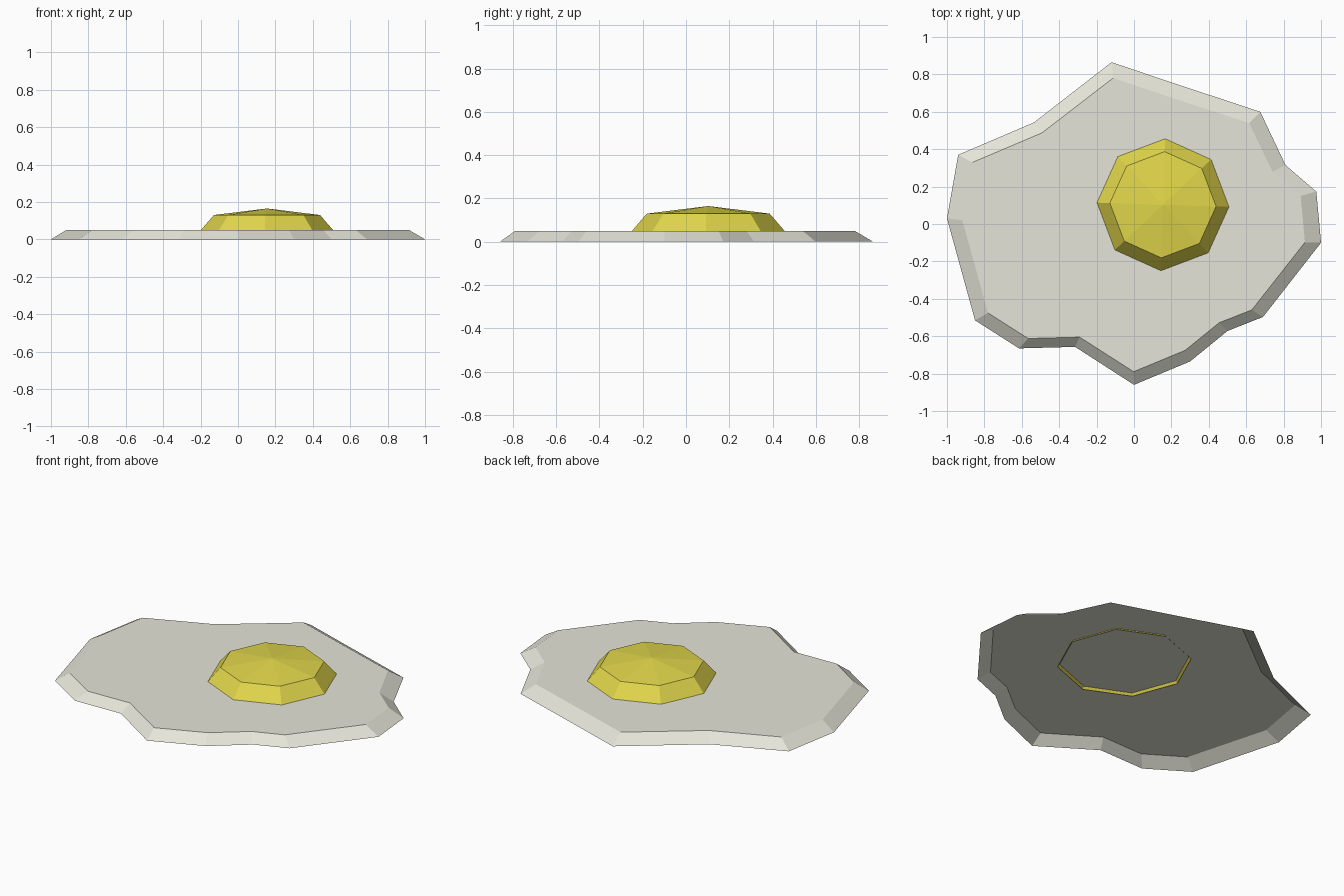
import bpy, bmesh, math

if "Cube" in bpy.data.objects:
    bpy.data.objects.remove(bpy.data.objects["Cube"])


def material(name, rgb):
    m = bpy.data.materials.new(name)
    m.diffuse_color = (*rgb, 1.0)
    m.use_nodes = True
    m.node_tree.nodes["Principled BSDF"].inputs["Base Color"].default_value = m.diffuse_color
    return m


def open_shell(name, rings, mat, apex=None):
    """Skin stacked rings (bottom to top), open below, closed by a cap or an apex."""
    bm = bmesh.new()
    loops = [[bm.verts.new(p) for p in ring] for ring in rings]
    n = len(loops[0])
    for low, high in zip(loops, loops[1:]):
        for i in range(n):
            j = (i + 1) % n
            bm.faces.new((low[i], low[j], high[j], high[i]))
    top = loops[-1]
    if apex:
        tip = bm.verts.new(apex)
        for i in range(n):
            bm.faces.new((top[i], top[(i + 1) % n], tip))
    else:
        bm.faces.new(top)
    me = bpy.data.meshes.new(name)
    bm.to_mesh(me)
    bm.free()
    me.materials.append(mat)
    ob = bpy.data.objects.new(name, me)
    bpy.context.collection.objects.link(ob)
    return ob


white = material("egg_white_cream", (0.78, 0.78, 0.69))
yellow = material("yolk_yellow", (0.76, 0.68, 0.07))

# Egg white: irregular outline (counter-clockwise) with a sloped rim, hollow below
outline = [(-0.12, 0.865), (-0.535, 0.543), (-0.94, 0.37), (-1.0, 0.03),
           (-0.85, -0.515), (-0.615, -0.665), (-0.315, -0.657), (0.0, -0.86),
           (0.30, -0.735), (0.50, -0.572), (0.69, -0.497), (1.0, -0.10),
           (0.975, 0.173), (0.81, 0.315), (0.675, 0.60), (0.20, 0.757)]
rim_base = [(x, y, 0.0) for x, y in outline]
rim_top = [(x * 0.916 - 0.002, y * 0.91 - 0.007, 0.05) for x, y in outline]
open_shell("egg_white", [rim_base, rim_top], white)

# Yolk: eight-sided dome, its open base sunk just through the egg white
CX, CY = 0.155, 0.103


def octagon(r, z):
    angles = [math.radians(88.2 + 45 * i) for i in range(8)]
    return [(CX + r * math.cos(a), CY + r * math.sin(a), z) for a in angles]


open_shell("yolk", [octagon(0.365, 0.036), octagon(0.284, 0.13)], yellow,
           apex=(CX, CY, 0.165))
